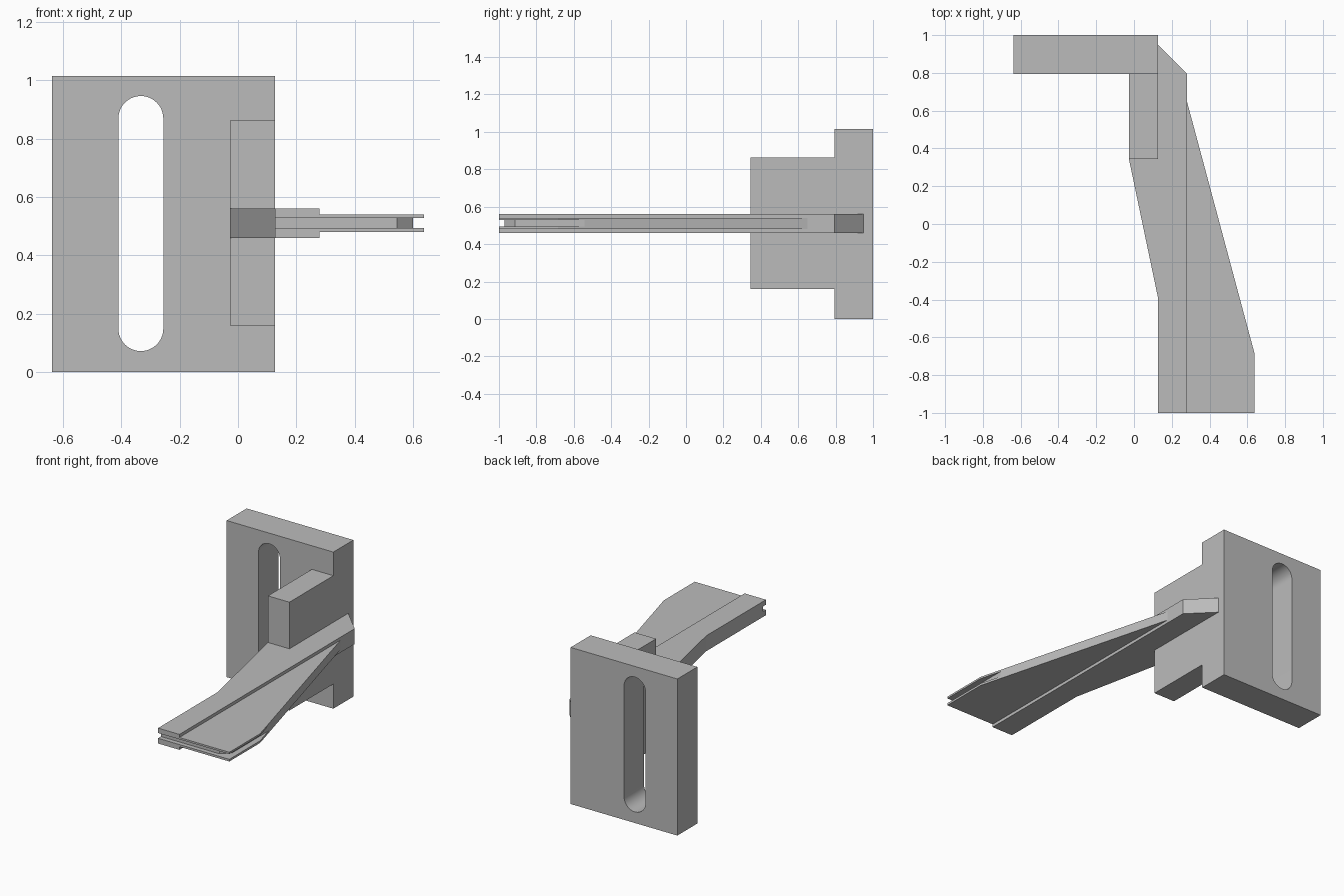
import bpy, bmesh, math

cube = bpy.data.objects.get("Cube")
if cube:
    bpy.data.objects.remove(cube, do_unlink=True)

grey = bpy.data.materials.new("plain_grey")
grey.use_nodes = True
grey.diffuse_color = (0.5, 0.5, 0.5, 1)
grey.node_tree.nodes["Principled BSDF"].inputs["Base Color"].default_value = (0.5, 0.5, 0.5, 1)


def prism(name, outline, low, high, along="z"):
    """Extrude a 2D outline: (x, y) along z, or (x, z) along y."""
    bm = bmesh.new()
    place = (lambda a, b, h: (a, b, h)) if along == "z" else (lambda a, b, h: (a, h, b))
    face = bm.faces.new([bm.verts.new(place(a, b, low)) for a, b in outline])
    extruded = bmesh.ops.extrude_face_region(bm, geom=[face])["geom"]
    shift = place(0, 0, high - low)
    bmesh.ops.translate(bm, vec=shift, verts=[v for v in extruded if isinstance(v, bmesh.types.BMVert)])
    bmesh.ops.recalc_face_normals(bm, faces=bm.faces)
    mesh = bpy.data.meshes.new(name)
    bm.to_mesh(mesh)
    bm.free()
    mesh.materials.append(grey)
    obj = bpy.data.objects.new(name, mesh)
    bpy.context.collection.objects.link(obj)
    return obj


def rect(x0, x1, y0, y1):
    return [(x0, y0), (x1, y0), (x1, y1), (x0, y1)]


def cut(obj, cutter):
    cutter.hide_render = True
    mod = obj.modifiers.new("cut", "BOOLEAN")
    mod.operation = "DIFFERENCE"
    mod.solver = "EXACT"
    mod.object = cutter
    bpy.context.view_layer.objects.active = obj
    bpy.ops.object.modifier_apply(modifier=mod.name)


LEFT, EDGE, STEP, RIGHT = -0.027, 0.127, 0.28, 0.638

# Mounting plate with a round-ended slot
plate = prism("mounting_plate", rect(-RIGHT, EDGE, 0, 1.015), 0.795, 1, "y")
slot_x, slot_r, slot_low, slot_high = -0.333, 0.077, 0.149, 0.869
capsule = []
for centre, start in ((slot_high, 0), (slot_low, math.pi)):
    for i in range(25):
        a = start + math.pi * i / 24
        capsule.append((slot_x + slot_r * math.cos(a), centre + slot_r * math.sin(a)))
slot = prism("slot_cutter", capsule, 0.7, 1.1, "y")
cut(plate, slot)

# Upright block joining the plate and the arm
prism("support_block", rect(LEFT, EDGE, 0.16, 0.862), 0.345, 0.795, "y")

# Thick spine of the arm, its rear end buried in the plate
spine = prism("arm_spine", [
    (EDGE, -1), (STEP, -1), (STEP, 0.795), (EDGE, 0.948),
    (0.05, 0.9), (0.05, 0.6), (LEFT, 0.345), (EDGE, -0.39)], 0.46, 0.56)

# Thinner tapered blade beside the spine
blade = prism("arm_blade", [(STEP, -1), (RIGHT, -1), (RIGHT, -0.685), (STEP, 0.65)], 0.48, 0.54)

# Groove around the tip and the outer edge
groove = prism("groove_cutter", [
    (0, -1.1), (0.8, -1.1), (0.8, -0.3), (0.6, -0.3),
    (0.6, -0.915), (0.545, -0.97), (0, -0.97)], 0.494, 0.528)
cut(spine, groove)
cut(blade, groove)

for cutter in (slot, groove):
    bpy.data.objects.remove(cutter, do_unlink=True)

# Smooth slot ends, sharp corners elsewhere
bpy.ops.object.select_all(action="DESELECT")
plate.select_set(True)
bpy.context.view_layer.objects.active = plate
bpy.ops.object.shade_smooth_by_angle(angle=math.radians(30))
